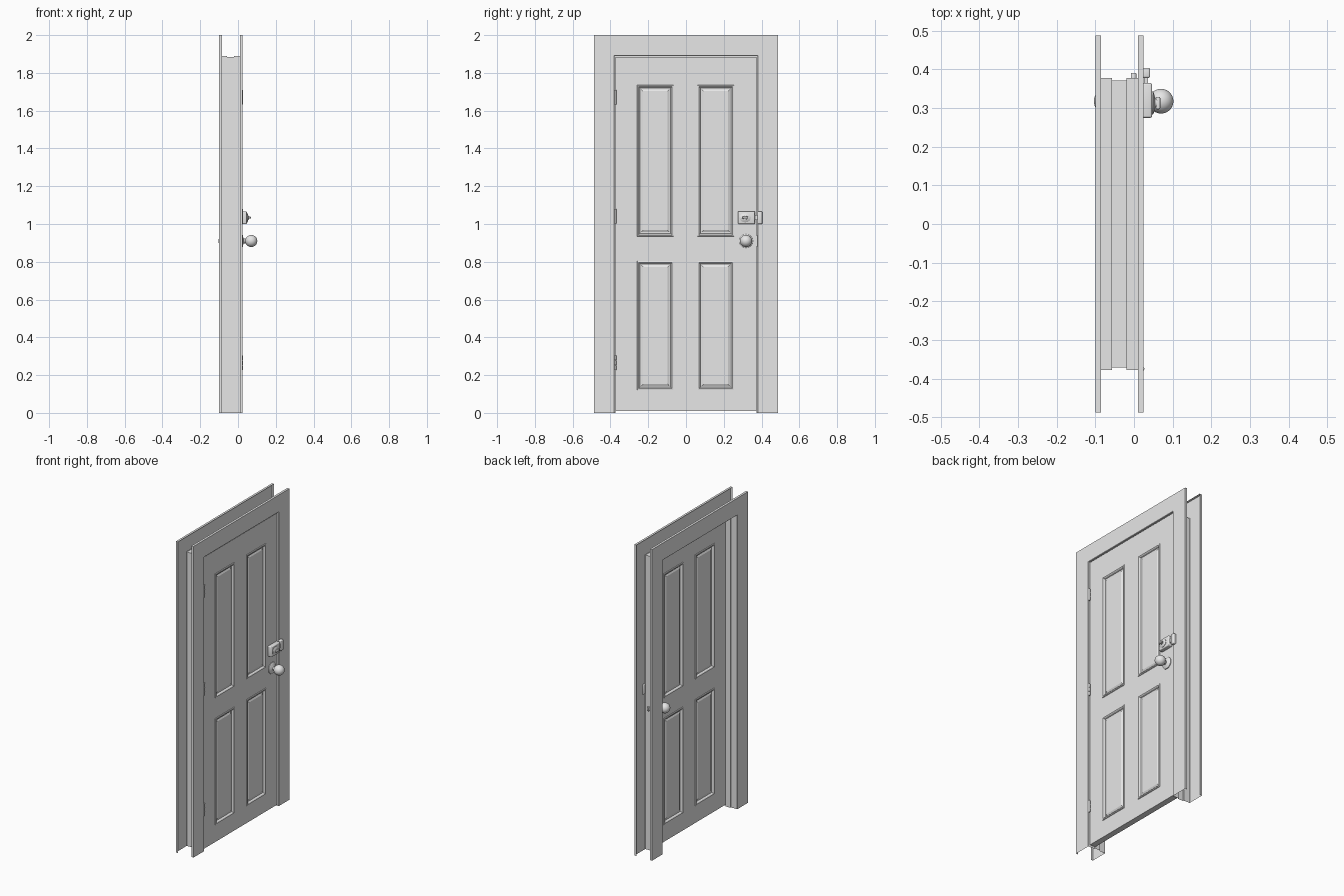
import bpy, bmesh, math

if "Cube" in bpy.data.objects:
    bpy.data.objects.remove(bpy.data.objects["Cube"])

grey = bpy.data.materials.new("plain_grey")
grey.diffuse_color = (0.8, 0.8, 0.8, 1)
grey.use_nodes = True
grey.node_tree.nodes["Principled BSDF"].inputs["Base Color"].default_value = grey.diffuse_color


def finish(name, bm, smooth=False, recalc=True):
    if recalc:
        bmesh.ops.remove_doubles(bm, verts=bm.verts, dist=1e-5)
        bmesh.ops.recalc_face_normals(bm, faces=bm.faces)
    me = bpy.data.meshes.new(name)
    bm.to_mesh(me)
    bm.free()
    me.materials.append(grey)
    ob = bpy.data.objects.new(name, me)
    bpy.context.collection.objects.link(ob)
    if smooth:
        bpy.ops.object.select_all(action='DESELECT')
        ob.select_set(True)
        bpy.context.view_layer.objects.active = ob
        bpy.ops.object.shade_smooth_by_angle(angle=math.radians(35))
    return ob


def box(name, x, y, z, bevel=0.0):
    bm = bmesh.new()
    bmesh.ops.create_cube(bm, size=1)
    for v in bm.verts:
        for i, (a, b) in enumerate((x, y, z)):
            v.co[i] = a if v.co[i] < 0 else b
    if bevel:
        bmesh.ops.bevel(bm, geom=bm.edges[:], offset=bevel, segments=3,
                        profile=0.5, affect='EDGES')
    return finish(name, bm, smooth=bevel > 0)


def lathe(name, profile, y, z, sign=1, base=0.0, steps=32, squash=1.0):
    """Spin (distance, radius) points about an axis along x."""
    bm = bmesh.new()
    rings = []
    for d, r in profile:
        rings.append([bm.verts.new((base + sign * d,
                                    y + r * math.cos(2 * math.pi * k / steps),
                                    z + squash * r * math.sin(2 * math.pi * k / steps)))
                      for k in range(steps)])
    for a, b in zip(rings, rings[1:]):
        for k in range(steps):
            n = (k + 1) % steps
            bm.faces.new((a[k], a[n], b[n], b[k]))
    bm.faces.new(rings[0])
    bm.faces.new(rings[-1])
    return finish(name, bm, smooth=True)


# Frame: one open section (x, distance outside the opening) with mitred corners
HALF, TOP = 0.378, 1.89
section = [(-0.085, 0.11), (-0.1, 0.11), (-0.1, 0.002), (-0.098, 0),
           (-0.057, 0), (-0.057, -0.006), (-0.02, -0.006), (-0.02, 0),
           (0.023, 0), (0.025, 0.002), (0.025, 0.11), (0.01, 0.11)]
bm = bmesh.new()
stations = [[bm.verts.new((x, s * (HALF + d), (TOP + d) * up)) for x, d in section]
            for s, up in ((-1, 0), (-1, 1), (1, 1), (1, 0))]
for a, b in zip(stations, stations[1:]):
    for i in range(len(section) - 1):
        bm.faces.new((a[i], a[i + 1], b[i + 1], b[i]))
bm.normal_update()
front = max(bm.faces, key=lambda f: f.calc_center_median().x)
if front.normal.x < 0:
    bmesh.ops.reverse_faces(bm, faces=bm.faces[:])
finish("door_frame", bm, recalc=False)

# Door leaf with four moulded panels on each face
ys = [-0.372, -0.26, -0.065, 0.06, 0.255, 0.372]
zs = [0.01, 0.12, 0.805, 0.935, 1.735, 1.885]
XB, XF = -0.02, 0.018
moulding = [(0, 0), (0.002, 0.004), (0.008, 0.005), (0.013, 0.001), (0.016, -0.008),
            (0.022, -0.008), (0.032, -0.003)]
bm = bmesh.new()


def rect(x, y0, y1, z0, z1):
    return [bm.verts.new((x, y, z)) for y, z in ((y0, z0), (y1, z0), (y1, z1), (y0, z1))]


for x, s in ((XB, -1), (XF, 1)):
    for i in range(5):
        for j in range(5):
            y0, y1, z0, z1 = ys[i], ys[i + 1], zs[j], zs[j + 1]
            ring = rect(x, y0, y1, z0, z1)
            if i in (1, 3) and j in (1, 3):
                for g, h in moulding[1:]:
                    nxt = rect(x + s * h, y0 + g, y1 - g, z0 + g, z1 - g)
                    for k in range(4):
                        n = (k + 1) % 4
                        bm.faces.new((ring[k], ring[n], nxt[n], nxt[k]))
                    ring = nxt
            bm.faces.new(ring)
for k in range(5):
    for y in (ys[0], ys[-1]):
        bm.faces.new([bm.verts.new(p) for p in ((XB, y, zs[k]), (XF, y, zs[k]),
                                                (XF, y, zs[k + 1]), (XB, y, zs[k + 1]))])
    for z in (zs[0], zs[-1]):
        bm.faces.new([bm.verts.new(p) for p in ((XB, ys[k], z), (XF, ys[k], z),
                                                (XF, ys[k + 1], z), (XB, ys[k + 1], z))])
finish("door_leaf", bm)

# Knobs on both faces: rosette, neck and ball
ball = [(0.052 + 0.032 * math.sin(a), 0.032 * math.cos(a))
        for a in [math.radians(-66 + 155 * k / 16) for k in range(17)]]
knob = [(0, 0.036), (0.004, 0.036), (0.008, 0.031), (0.010, 0.018), (0.014, 0.012)] + ball
for side, s, base in (("front", 1, XF), ("back", -1, XB)):
    lathe(side + "_knob", knob, 0.318, 0.91, s, base)

# Surface lock: case, keeper, dial and thumb turn
box("lock_case", (XF, 0.047), (0.275, 0.365), (1.0, 1.067), 0.005)
box("lock_keeper", (0.02, 0.042), (0.378, 0.404), (1.0, 1.067), 0.005)
box("lock_bolt", (0.026, 0.036), (0.36, 0.385), (1.02, 1.047))
lathe("lock_dial", [(0, 0.030), (0.004, 0.030), (0.007, 0.024), (0.010, 0.012), (0.014, 0.011)],
      0.313, 1.033, 1, 0.045, squash=0.8)
box("thumb_turn", (0.056, 0.068), (0.297, 0.329), (1.028, 1.039), 0.003)

# Latch parts behind the jamb
box("latch_pocket", (-0.008, 0.006), (0.365, 0.391), (0.897, 0.923), 0.002)
box("latch_plate", (-0.012, 0.012), (0.3725, 0.3775), (0.88, 0.94))

# Hinges: knuckled barrels on the opposite edge
for n, z in enumerate((0.265, 1.04, 1.67)):
    bm = bmesh.new()
    for k in range(3):
        r = bmesh.ops.create_cone(bm, cap_ends=True, segments=14, radius1=0.006,
                                  radius2=0.006, depth=0.0245)
        for v in r["verts"]:
            v.co.x += 0.021
            v.co.y -= 0.375
            v.co.z += z + (k - 1) * 0.026
    finish("hinge_%d" % (n + 1), bm, smooth=True)
